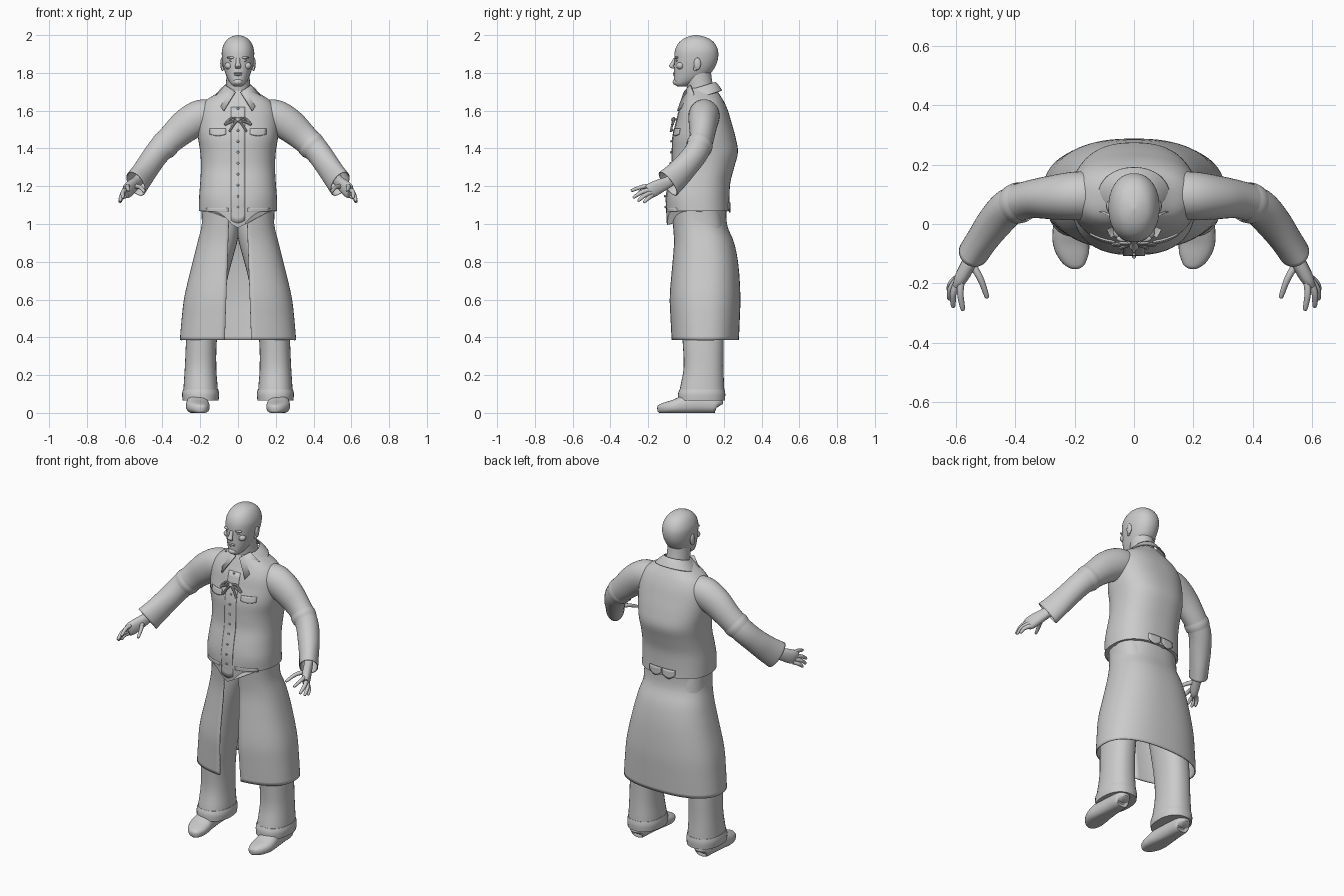
import bpy, bmesh, math
from mathutils import Vector

if "Cube" in bpy.data.objects:
    bpy.data.objects.remove(bpy.data.objects["Cube"])

clay = bpy.data.materials.new("light grey")
clay.use_nodes = True
GREY = (0.6, 0.6, 0.6, 1)
clay.diffuse_color = GREY
next(n for n in clay.node_tree.nodes if n.type == "BSDF_PRINCIPLED").inputs["Base Color"].default_value = GREY


def finish(name, bm, mirror=False, thick=0, sharp=40):
    bmesh.ops.recalc_face_normals(bm, faces=bm.faces)
    me = bpy.data.meshes.new(name)
    bm.to_mesh(me)
    bm.free()
    me.materials.append(clay)
    ob = bpy.data.objects.new(name, me)
    bpy.context.collection.objects.link(ob)
    if thick:
        ob.modifiers.new("thickness", "SOLIDIFY").thickness = thick
    if mirror:
        ob.modifiers.new("mirror", "MIRROR").use_mirror_merge = False
    bpy.ops.object.select_all(action="DESELECT")
    ob.select_set(True)
    bpy.context.view_layer.objects.active = ob
    bpy.ops.object.shade_smooth_by_angle(angle=math.radians(sharp))
    return ob


def spline(rows, steps):
    """Smooth interpolation through rows of numbers."""
    rows = [Vector(r) for r in rows]
    out = []
    for i in range(len(rows) - 1):
        a, b = rows[max(i - 1, 0)], rows[i]
        c, d = rows[i + 1], rows[min(i + 2, len(rows) - 1)]
        for k in range(steps):
            t = k / steps
            out.append(b + (c - a) * (t / 2) + (a * 2 - b * 5 + c * 4 - d) * (t * t / 2)
                       + (b * 3 - a - c * 3 + d) * (t ** 3 / 2))
    return out + [rows[-1]]


def power(v, n):
    return math.copysign(abs(v) ** (2 / n), v)


def loft(name, rows, n=2, seg=32, steps=4, flat=False, caps=True, gap=None,
         mirror=False, thick=0, warp=None):
    """Skin rounded rings (x, y, z, half width, half depth) along a path."""
    rows = spline(rows, steps)
    bm = bmesh.new()
    rings = []
    for i, r in enumerate(rows):
        c, u, v = Vector(r[:3]), Vector((1, 0, 0)), Vector((0, 1, 0))
        if not flat:
            t = Vector(rows[min(i + 1, len(rows) - 1)][:3]) - Vector(rows[max(i - 1, 0)][:3])
            u = t.cross(Vector((0, 0, 1))).normalized()
            v = u.cross(t).normalized()
        start = math.asin((gap(c.z) / r[3]) ** (n / 2)) if gap else 0
        ring = []
        for k in range(seg):
            a = start + (math.tau - 2 * start) * k / (seg - 1 if gap else seg)
            co = c + u * (r[3] * power(math.sin(a), n)) - v * (r[4] * power(math.cos(a), n))
            ring.append(bm.verts.new(warp(co) if warp else co))
        rings.append(ring)
    for p, q in zip(rings, rings[1:]):
        for k in range(seg - 1 if gap else seg):
            m = (k + 1) % seg
            bm.faces.new((p[k], p[m], q[m], q[k]))
    if caps and not gap:
        bm.faces.new(rings[0])
        bm.faces.new(rings[-1])
    return finish(name, bm, mirror, thick)


def levels(rows, x=0):
    """Turn (z, half width, front y, back y) into ring rows."""
    return [(x, (f + b) / 2, z, w, (b - f) / 2) for z, w, f, b in rows]


def blob(name, centre, size, mirror=False, seg=16):
    bm = bmesh.new()
    bmesh.ops.create_uvsphere(bm, u_segments=seg, v_segments=seg // 2, radius=1)
    for v in bm.verts:
        v.co = Vector(centre) + Vector(a * b for a, b in zip(v.co, size))
    return finish(name, bm, mirror)


# Jacket body
JACKET = [(1.07, .207, -.1, .23), (1.14, .206, -.105, .23), (1.22, .2, -.092, .235),
          (1.3, .196, -.075, .255), (1.38, .2, -.072, .275), (1.46, .212, -.07, .262),
          (1.54, .215, -.05, .24), (1.6, .205, -.036, .222), (1.65, .175, -.016, .2),
          (1.69, .115, .0, .175), (1.72, .07, .015, .155)]
SHAPE = 2.4


def hem(co):
    if co.y < .05 and co.z < 1.18:
        co.z -= .09 * math.exp(-(co.x / .07) ** 2) * min(1, (1.18 - co.z) / .1)
    return co


loft("jacket_body", levels(JACKET), SHAPE, 64, flat=True, warp=hem)


def front(x, z, lift=0, back=False):
    """Point on the jacket front or back at x and z."""
    zc = min(max(z, JACKET[0][0]), JACKET[-1][0])
    for p, q in zip(JACKET, JACKET[1:]):
        if zc <= q[0]:
            t = (zc - p[0]) / (q[0] - p[0])
            w, f, b = (p[i] + (q[i] - p[i]) * t for i in (1, 2, 3))
            break
    d = (b - f) / 2 * (1 - min(1, abs(x) / w) ** SHAPE) ** (1 / SHAPE) + lift
    return Vector((x, (f + b) / 2 + (d if back else -d), z))


def plate(name, x0, x1, z0, z1, lift=.004, back=False, mirror=False, nx=6, nz=4, sag=0):
    bm = bmesh.new()
    grid = []
    for j in range(nz + 1):
        row = []
        for i in range(nx + 1):
            s, t = i / nx, j / nz
            z = z0 + (z1 - z0) * t - sag * math.sin(math.pi * s) * (1 - t)
            row.append(bm.verts.new(front(x0 + (x1 - x0) * s, z, lift, back)))
        grid.append(row)
    for p, q in zip(grid, grid[1:]):
        for i in range(nx):
            bm.faces.new((p[i], p[i + 1], q[i + 1], q[i]))
    finish(name, bm, mirror, .006)


# Button strip, buttons, pocket flaps and back tab
plate("button_strip", -.037, .037, 1.02, 1.62, nz=20, sag=.015)
for i in range(10):
    blob(f"button_{i + 1}", front(0, 1.09 + .058 * i, .008), (.007, .005, .007), seg=8)
plate("pocket_flaps", .065, .15, 1.475, 1.505, .007, mirror=True, sag=.008)
plate("hip_seams", .05, .17, 1.065, 1.085, mirror=True)
plate("back_tabs", .003, .085, 1.085, 1.115, .006, True, True, sag=.025)

# Tied lace at the chest
for part, pts in {"lace_loops": ((0, 1.555), (.035, 1.56), (.07, 1.525), (.04, 1.54), (0, 1.55)),
                  "lace_tails": ((0, 1.55), (.02, 1.53), (.045, 1.49))}.items():
    loft(part, [(*front(x, z, .02), .006, .006) for x, z in pts], seg=8, mirror=True)
blob("lace_knot", front(0, 1.552, .02), (.013, .012, .011))

# Long coat skirt, open at the front
SKIRT = [(1.12, .19, -.085, .215), (1.0, .192, -.072, .217), (.9, .215, -.066, .255),
         (.78, .245, -.075, .278), (.62, .283, -.088, .288), (.5, .298, -.084, .285),
         (.385, .308, -.078, .28)]
loft("coat_skirt", levels(SKIRT), 2.4, 72, flat=True, thick=.006,
     gap=lambda z: .045 + .025 * (1.12 - z) / .73)

# Trousers and folded hems
loft("trouser_legs", levels([(1.1, .1, -.03, .18), (.95, .1, -.035, .2)], .095)
     + levels([(.7, .092, -.03, .2)], .15) + levels([(.42, .082, -.02, .2)], .19)
     + levels([(.25, .083, -.012, .198), (.14, .09, -.03, .202), (.075, .094, -.042, .205)], .198),
     2.3, flat=True, mirror=True)
loft("trouser_hems", levels([(.125, .093, -.034, .204), (.1, .098, -.042, .208),
                             (.065, .095, -.042, .206)], .198), 2.3, flat=True, mirror=True)


# Shoes
def ground(co):
    co.z = max(co.z, 0)
    return co


loft("shoes", [(.215, .175, .035, .02, .02), (.215, .16, .045, .045, .045),
               (.215, .08, .05, .052, .052), (.215, 0, .045, .058, .05),
               (.212, -.06, .033, .062, .038), (.2, -.11, .025, .05, .03),
               (.19, -.14, .021, .028, .022), (.187, -.15, .02, .008, .012)],
     2.5, 24, mirror=True, warp=ground)

# Sleeves
loft("sleeves", [(.11, .1, 1.585, .075, .07), (.19, .095, 1.57, .082, .09),
                 (.27, .09, 1.525, .075, .088), (.35, .083, 1.455, .064, .075),
                 (.42, .058, 1.385, .063, .068), (.47, .005, 1.315, .06, .068),
                 (.51, -.05, 1.255, .054, .074), (.54, -.095, 1.213, .052, .08)],
     seg=36, caps=False, mirror=True, thick=.005)
loft("elbow_folds", [(.375, .076, 1.43, .066, .074), (.39, .071, 1.415, .069, .075),
                     (.405, .065, 1.4, .066, .071)], caps=False, mirror=True)

# Hands
loft("palms", [(.5, -.03, 1.265, .026, .03), (.535, -.09, 1.225, .024, .03),
               (.558, -.135, 1.203, .025, .036), (.582, -.18, 1.18, .023, .04),
               (.596, -.203, 1.168, .014, .034)], 2.4, 20, mirror=True)
FINGERS = {"index_fingers": ((.583, -.188, 1.2), (.586, -.235, 1.196), (.578, -.285, 1.178)),
           "middle_fingers": ((.594, -.192, 1.182), (.61, -.235, 1.168), (.61, -.275, 1.142)),
           "ring_fingers": ((.597, -.188, 1.165), (.618, -.22, 1.15), (.623, -.25, 1.125)),
           "little_fingers": ((.593, -.18, 1.15), (.616, -.2, 1.137), (.625, -.22, 1.117)),
           "thumbs": ((.55, -.13, 1.2), (.518, -.185, 1.195), (.497, -.243, 1.172))}
for part, (a, b, c) in FINGERS.items():
    tip = Vector(c) + (Vector(c) - Vector(b)).normalized() * .007
    loft(part, [(*a, .013, .013), (*b, .011, .011), (*c, .008, .008), (*tip, .002, .002)],
         seg=12, mirror=True)

# Neck and head
loft("neck", levels([(1.66, .072, .01, .155), (1.72, .064, .005, .145),
                     (1.78, .062, -.005, .135), (1.84, .062, .0, .13)]), flat=True)
loft("head", levels([(1.728, .02, -.045, -.005), (1.74, .036, -.06, .03),
                     (1.765, .053, -.063, .085), (1.8, .068, -.063, .132),
                     (1.84, .079, -.062, .158), (1.88, .085, -.062, .17),
                     (1.92, .085, -.058, .169), (1.955, .073, -.042, .153),
                     (1.98, .054, -.014, .125), (1.994, .028, .018, .088),
                     (2.0, .004, .048, .056)]), 2.15, 40, flat=True)
loft("nose", [(0, -.058, 1.878, .01, .008), (0, -.068, 1.855, .011, .011),
              (0, -.077, 1.836, .016, .013), (0, -.066, 1.823, .012, .008)],
     seg=16, flat=True)
blob("brows", (.034, -.049, 1.881), (.025, .012, .007), True)
blob("eyes", (.033, -.048, 1.866), (.014, .008, .006), True)
blob("cheekbones", (.048, -.03, 1.838), (.023, .021, .02), True)
blob("upper_lip", (0, -.061, 1.798), (.024, .009, .005))
blob("lower_lip", (0, -.06, 1.789), (.02, .009, .005))
blob("chin", (0, -.05, 1.752), (.026, .021, .018))
blob("ears", (.085, .06, 1.848), (.009, .019, .033), True)
blob("ear_lobes", (.082, .05, 1.823), (.007, .011, .014), True)


# Collar stand and pointed leaves
def slope(co):
    co.z += (co.y - .1) * .3
    return co


loft("collar", levels([(1.735, .073, -.003, .158), (1.71, .098, -.005, .175),
                       (1.68, .122, -.01, .192)]), 2.1, 40, flat=True, thick=.006,
     gap=lambda z: .02, warp=slope)
bm = bmesh.new()
leaf = [(.016, -.012, 1.7), (.068, .02, 1.735), (.125, .045, 1.675), (.078, -.047, 1.6)]
bm.faces.new([bm.verts.new(p) for p in leaf])
bmesh.ops.triangulate(bm, faces=bm.faces)
finish("collar_points", bm, True, .007)
